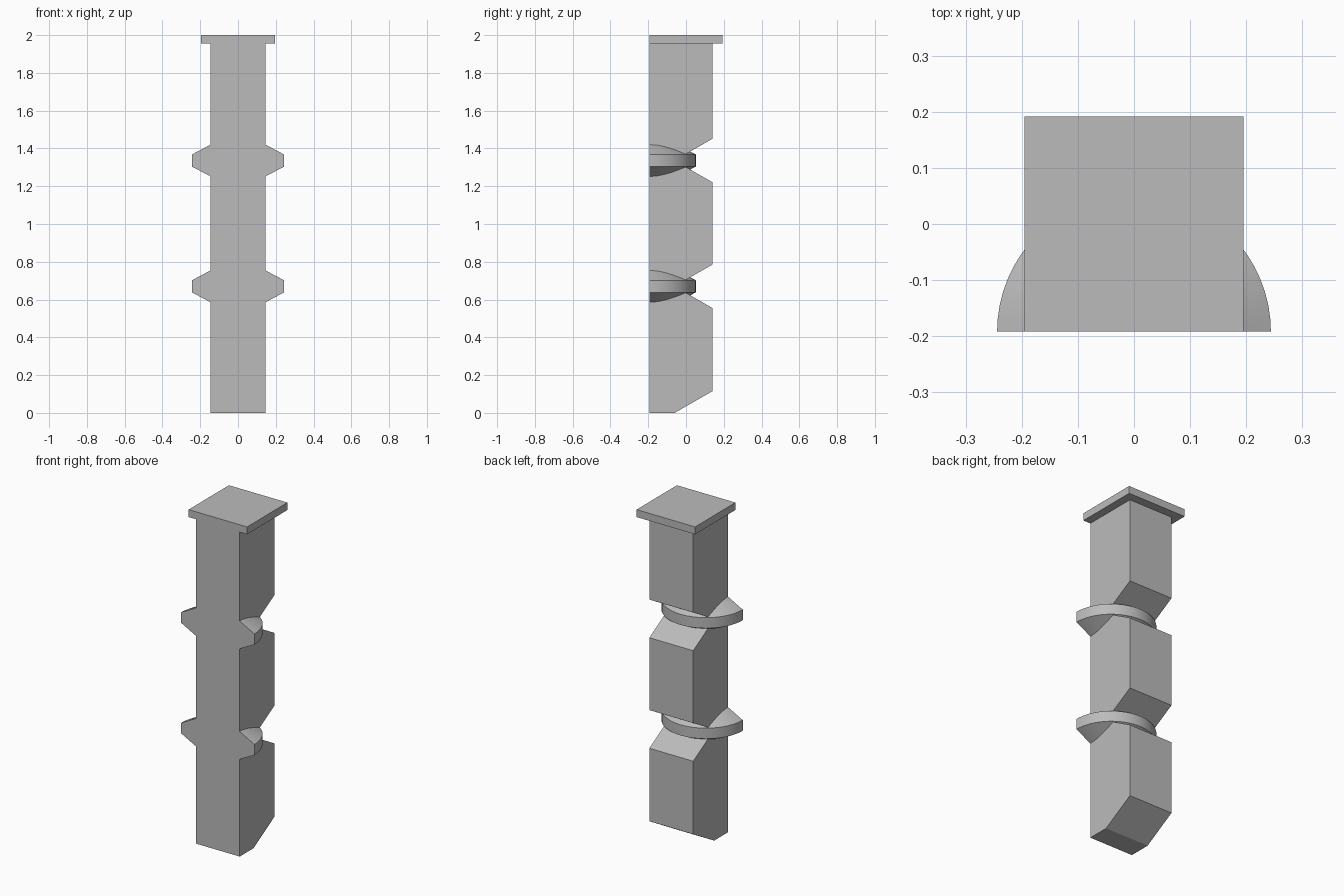
import bpy, bmesh, math
from mathutils import Vector

cube = bpy.data.objects.get("Cube")
if cube:
    bpy.data.objects.remove(cube, do_unlink=True)

FRONT, BACK, HALF = -0.192, 0.14, 0.146
RING_HEIGHTS = (0.67, 1.336)
CAP_BOTTOM = 1.955

grey = bpy.data.materials.new("plain grey")
grey.use_nodes = True
grey.diffuse_color = (0.5, 0.5, 0.5, 1)
grey.node_tree.nodes["Principled BSDF"].inputs["Base Color"].default_value = (0.5, 0.5, 0.5, 1)


def finish(name, bm):
    bmesh.ops.recalc_face_normals(bm, faces=bm.faces[:])
    mesh = bpy.data.meshes.new(name)
    bm.to_mesh(mesh)
    bm.free()
    mesh.materials.append(grey)
    obj = bpy.data.objects.new(name, mesh)
    bpy.context.collection.objects.link(obj)
    return obj


def extruded(name, profile, half):
    """Extrude a (y, z) profile symmetrically along x."""
    bm = bmesh.new()
    face = bm.faces.new([bm.verts.new((-half, y, z)) for y, z in profile])
    moved = bmesh.ops.extrude_face_region(bm, geom=[face])["geom"]
    bmesh.ops.translate(bm, vec=(2 * half, 0, 0),
                        verts=[v for v in moved if isinstance(v, bmesh.types.BMVert)])
    return finish(name, bm)


def half_ring(name, z):
    """Double-bevelled disc, cut flat along the front."""
    bm = bmesh.new()
    outline = [(0, -0.161), (0.244, -0.032), (0.244, 0.032), (0, 0.161)]
    verts = [bm.verts.new((r, FRONT, z + h)) for r, h in outline]
    edges = [bm.edges.new(pair) for pair in zip(verts, verts[1:])]
    bmesh.ops.spin(bm, geom=verts + edges, cent=(0, FRONT, z), axis=(0, 0, 1),
                   angle=math.pi, steps=32)
    bmesh.ops.remove_doubles(bm, verts=bm.verts[:], dist=1e-5)
    bmesh.ops.holes_fill(bm, edges=[e for e in bm.edges if e.is_boundary], sides=0)
    return finish(name, bm)


# Post with a chamfered foot and a V notch behind each ring
profile = [(FRONT, CAP_BOTTOM), (FRONT, 0), (-0.06, 0), (BACK, 0.115)]
for z in RING_HEIGHTS:
    profile += [(BACK, z - 0.115), (-0.005, z - 0.032), (-0.005, z + 0.032), (BACK, z + 0.115)]
profile.append((BACK, CAP_BOTTOM))
post = extruded("post", profile, HALF)

# Rings merged into the post
for label, z in zip(("lower", "upper"), RING_HEIGHTS):
    ring = half_ring(label + "_ring", z)
    ring.hide_render = True
    mod = post.modifiers.new(label + "_ring_union", "BOOLEAN")
    mod.operation, mod.solver, mod.object = "UNION", "EXACT", ring
bpy.context.view_layer.update()
merged = bpy.data.meshes.new_from_object(
    post.evaluated_get(bpy.context.evaluated_depsgraph_get()))
post.modifiers.clear()
post.data = merged
for label in ("lower", "upper"):
    bpy.data.objects.remove(bpy.data.objects[label + "_ring"], do_unlink=True)

# Square cap plate
cap = extruded("cap", [(FRONT, CAP_BOTTOM), (-FRONT, CAP_BOTTOM), (-FRONT, 2), (FRONT, 2)], 0.195)

# Smooth the round rims, keep the corners crisp
bpy.ops.object.select_all(action="DESELECT")
post.select_set(True)
bpy.context.view_layer.objects.active = post
bpy.ops.object.shade_smooth_by_angle(angle=math.radians(28))
